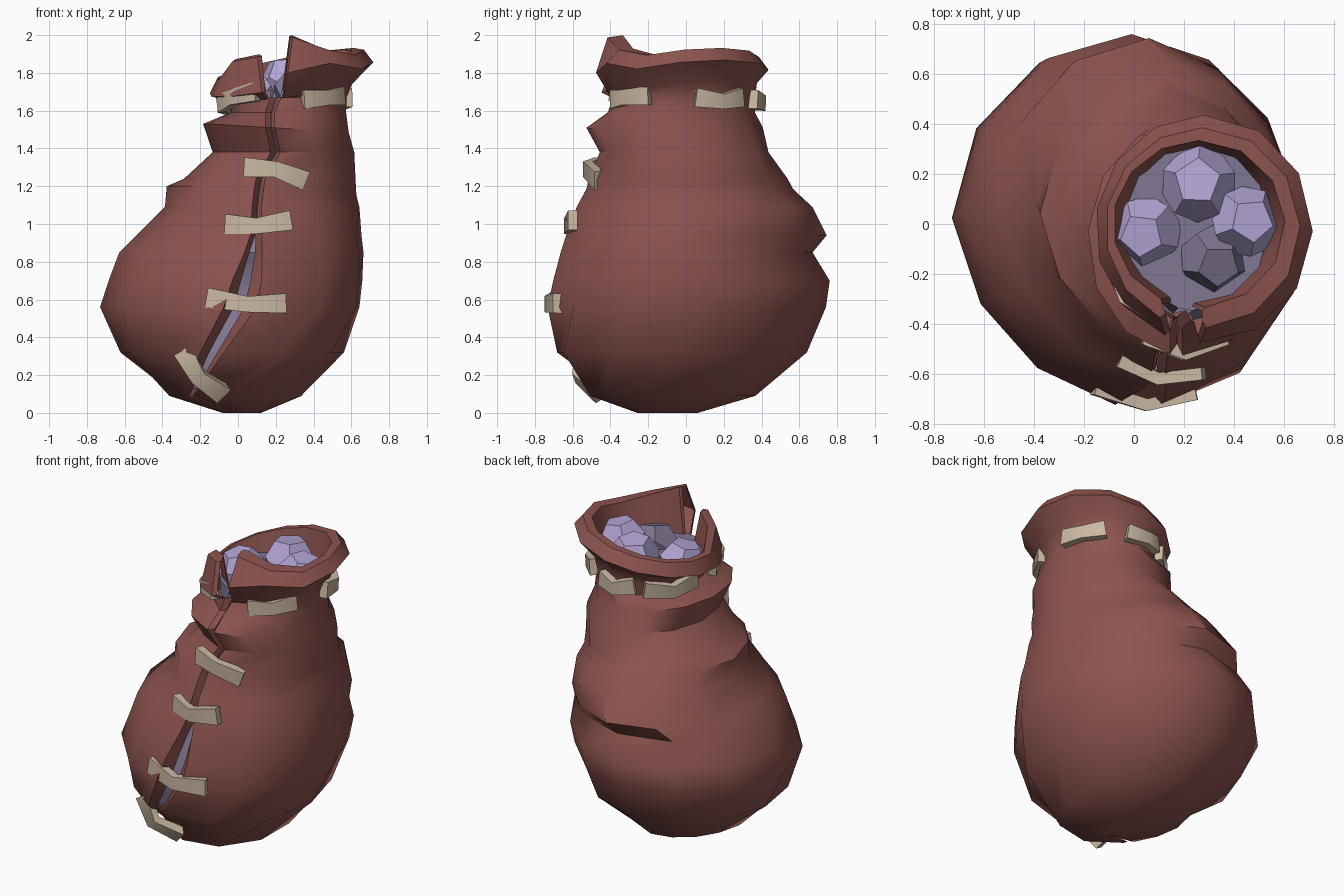
import bpy, bmesh, math
from mathutils import Vector

if "Cube" in bpy.data.objects:
    bpy.data.objects.remove(bpy.data.objects["Cube"])


def material(name, rgb):
    m = bpy.data.materials.new(name)
    m.diffuse_color = (*rgb, 1)
    m.use_nodes = True
    m.node_tree.nodes["Principled BSDF"].inputs["Base Color"].default_value = m.diffuse_color
    return m


RED = material("red leather", (0.265, 0.088, 0.078))
TAN = material("tan strap", (0.59, 0.48, 0.36))
LILAC = material("lilac gem", (0.46, 0.385, 0.68))
DUSK = material("dusky purple filling", (0.22, 0.185, 0.29))


def finish(name, bm, mat, angle):
    bmesh.ops.recalc_face_normals(bm, faces=bm.faces)
    me = bpy.data.meshes.new(name)
    bm.to_mesh(me)
    bm.free()
    me.materials.append(mat)
    ob = bpy.data.objects.new(name, me)
    bpy.context.collection.objects.link(ob)
    if angle:
        bpy.context.view_layer.objects.active = ob
        ob.select_set(True)
        bpy.ops.object.shade_smooth_by_angle(angle=math.radians(angle))
        ob.select_set(False)
    return ob


# Sack rings: height, left, right, front, back, slit x, slit half width
RINGS = [
    (0.00, -.08, .12, -.26, .06, .00, .005),
    (0.09, -.36, .35, -.51, .36, -.27, .03),
    (0.32, -.62, .55, -.68, .63, -.14, .065),
    (0.56, -.72, .64, -.72, .73, .01, .085),
    (0.70, -.675, .655, -.69, .75, .045, .075),
    (0.85, -.62, .66, -.65, .66, .08, .045),
    (0.94, -.53, .65, -.62, .735, .095, .03),
    (1.09, -.38, .635, -.57, .66, .10, .025),
    (1.20, -.37, .62, -.52, .56, .11, .025),
    (1.24, -.28, .615, -.51, .53, .12, .025),
    (1.38, -.13, .61, -.45, .43, .20, .025),
    (1.53, -.18, .58, -.52, .40, .17, .025),
    (1.59, -.04, .57, -.42, .36, .17, .025),
    (1.67, -.07, .57, -.38, .36, .20, .03),
    (1.71, -.09, .60, -.39, .37, .195, .045),
    (1.77, -.15, .71, -.47, .43, .195, .07),
    (1.845, -.11, .66, -.41, .38, .195, .095),
    (1.85, -.08, .60, -.33, .33, .195, .09),
    (1.66, -.02, .53, -.31, .30, .195, .04),
]
SIDES = 12


def ring_points(i, scale=1.0, lips=True):
    z, l, r, f, b, sx, gap = RINGS[i]
    mx, my, rx, ry = (l + r) / 2, (f + b) / 2, (r - l) / 2, (b - f) / 2
    slit, half = math.asin((sx - mx) / rx), gap / rx
    cols = []
    for k in range(SIDES + 1):
        t = k / SIDES  # columns follow the slit in front, stay put behind
        a = half + (math.tau - 2 * half) * t + slit * abs(1 - 2 * t)
        s, c = math.sin(a), math.cos(a)
        grow = 1.015
        if i < 10:  # fuller front right, slimmer front left and back right
            grow -= .14 * max(0, -s) * max(0, c)
            grow -= (.13 if i > 5 else .06) * max(0, s) * max(0, -c)
            grow += (.12 if 1 < i < 7 else .04) * max(0, s) * max(0, c)
        cols.append((a, grow))
    if lips:  # turned-in edges along the slit
        collar = i >= 14
        pull = 1.06 if i >= 17 else 0.95 if collar else 0.92
        w = half * (.85 if collar else .36 if i < 6 else .05)
        cols = [(slit + w, pull)] + cols + [(slit - w, pull)]
    pts = []
    for k, (a, s) in enumerate(cols):
        x = mx + rx * s * scale * math.sin(a)
        y = my - ry * s * scale * math.cos(a)
        h = z
        if i in (8, 11):  # folds fade toward the right
            h -= .06 * max(0, x + .15)
        if 14 <= i <= 17:  # collar leans down to the left, peaks at the slit
            h += (.1 if i == 14 else .2) * (x - .27) + .1 * y
            if i >= 16:
                right = (.18, .18, .07)
                left = {SIDES: .10, SIDES + 1: .11, SIDES + 2: .11}
                h += right[k] if k < 3 else left.get(k, 0)
            elif i == 15 and k < 3:
                h += .08
        pts.append(Vector((x, y, max(h, 0))))
    return pts


def loft(rows):
    bm = bmesh.new()
    grid = [[bm.verts.new(p) for p in row] for row in rows]
    for lo, hi in zip(grid, grid[1:]):
        for k in range(len(lo) - 1):
            bm.faces.new((lo[k], lo[k + 1], hi[k + 1], hi[k]))
    return bm, grid


# Leather sack with open slit and folded collar
bm, grid = loft([ring_points(i) for i in range(len(RINGS))])
bm.faces.new(grid[0])
finish("sack", bm, RED, 38)

# Filling seen through the slit and the mouth
rows = []
for i in range(1, 14):
    lift = .04 if i in (1, 13) else 0
    rows.append([v + Vector((0, 0, lift)) for v in ring_points(i, 0.90, False)])
bm, grid = loft(rows)
bm.faces.new(grid[0])
bm.faces.new(grid[-1])
bmesh.ops.remove_doubles(bm, verts=bm.verts, dist=0.0005)
finish("filling", bm, DUSK, 38)


# Faceted gems in the mouth
def gem(name, pos, size, turn, mat):
    ico = bmesh.new()
    bmesh.ops.create_icosphere(ico, subdivisions=1, radius=1)
    centres = [f.calc_center_median().normalized() for f in ico.faces]
    ico.free()
    bm = bmesh.new()
    for c in centres:
        bm.verts.new(c * size)
    bmesh.ops.convex_hull(bm, input=bm.verts)
    bmesh.ops.dissolve_limit(bm, angle_limit=0.05, verts=bm.verts, edges=bm.edges)
    ob = finish(name, bm, mat, 0)
    ob.location = pos
    ob.rotation_euler = turn


for n, (pos, size, turn, mat) in enumerate([
    ((.05, -.03, 1.695), .145, (.1, -.2, .2), LILAC),
    ((.26, .16, 1.74), .155, (-.1, .05, .9), LILAC),
    ((.45, .01, 1.75), .145, (.05, .2, .4), LILAC),
    ((.32, -.14, 1.70), .14, (.3, .1, .3), DUSK),
]):
    gem(f"gem_{n + 1}", pos, size, turn, mat)


# Bent leather straps: three stations with a rectangular section
def strap(name, pts, height, thick, centre):
    pts = [Vector(p) for p in pts]
    bm = bmesh.new()
    secs = []
    for k, p in enumerate(pts):
        t = (pts[min(k + 1, 2)] - pts[max(k - 1, 0)]).normalized()
        n = p - Vector(centre)
        n = (n - t * n.dot(t)).normalized()
        w = t.cross(n) * height / 2 * (.8 if k == 1 else 1)
        n = n * thick / 2
        secs.append([bm.verts.new(p + v) for v in (w + n, n - w, -n - w, w - n)])
    for a, b in zip(secs, secs[1:]):
        for k in range(4):
            j = (k + 1) % 4
            bm.faces.new((a[k], a[j], b[j], b[k]))
    bm.faces.new(secs[0])
    bm.faces.new(secs[-1])
    finish(name, bm, TAN, 55)


# Stitches across the slit
STITCHES = [
    [(.04, -.46, 1.30), (.20, -.52, 1.29), (.355, -.46, 1.23)],
    [(-.06, -.55, 1.00), (.10, -.62, .99), (.28, -.60, 1.02)],
    [(-.16, -.66, .61), (.05, -.725, .575), (.25, -.68, .58)],
    [(-.29, -.55, .33), (-.21, -.57, .19), (-.08, -.47, .10)],
]
for n, pts in enumerate(STITCHES):
    mid = pts[1]
    strap(f"stitch_{n + 1}", pts, .105, .05, (mid[0], 0, max(mid[2], .4)))

# Band pieces showing around the neck: direction, half spread, height, slope, reach
for n, (deg, spread, z, rise, out) in enumerate([
    (-51, 23, 1.67, .01, 1.0), (30, 21, 1.67, 0, 1.0), (92, 20, 1.66, 0, 1.0),
    (148, 27, 1.64, 0, 1.0), (222, 23, 1.67, .03, 1.07),
]):
    pts = []
    for side in (-1, 0, 1):
        a = math.radians(deg + spread * side)
        reach = out * (1.06 if side == 0 else 1)
        pts.append((.25 + .335 * reach * math.cos(a),
                    -.01 + .385 * reach * math.sin(a),
                    z + rise * side - .02 * (side == 0 and rise == 0)))
    strap(f"neck_band_{n + 1}", pts, .1, .05, (.25, -.01, z))
